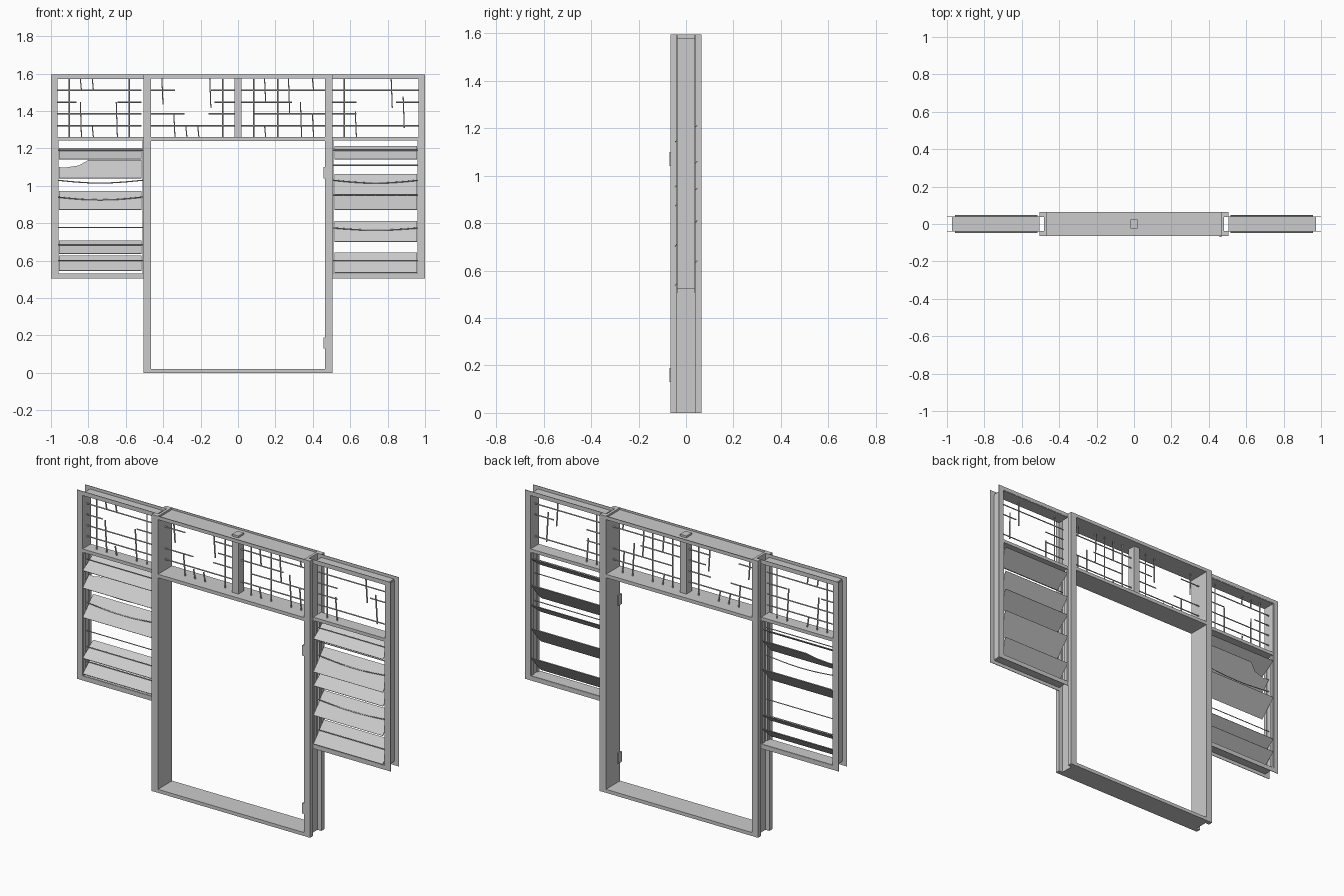
import bpy, bmesh, math
from mathutils import Vector

cube = bpy.data.objects.get("Cube")
if cube:
    bpy.data.objects.remove(cube)

grey = bpy.data.materials.new("plain_grey")
grey.use_nodes = True
grey.diffuse_color = (0.6, 0.6, 0.6, 1)
grey.node_tree.nodes["Principled BSDF"].inputs["Base Color"].default_value = (0.6, 0.6, 0.6, 1)


def finish(name, bm):
    bmesh.ops.recalc_face_normals(bm, faces=bm.faces)
    mesh = bpy.data.meshes.new(name)
    bm.to_mesh(mesh)
    bm.free()
    mesh.materials.append(grey)
    obj = bpy.data.objects.new(name, mesh)
    bpy.context.collection.objects.link(obj)
    return obj


def add_box(bm, x, y, z):
    """Add a box given as three (low, high) ranges."""
    verts = bmesh.ops.create_cube(bm, size=1)["verts"]
    for v in verts:
        for i, (lo, hi) in enumerate((x, y, z)):
            v.co[i] = lo if v.co[i] < 0 else hi


def boxes(name, *ranges):
    bm = bmesh.new()
    for r in ranges:
        add_box(bm, *r)
    return finish(name, bm)


def extrude(name, points, offset):
    bm = bmesh.new()
    face = bm.faces.new([bm.verts.new(p) for p in points])
    moved = bmesh.ops.extrude_face_region(bm, geom=[face])["geom"]
    bmesh.ops.translate(bm, vec=offset, verts=[g for g in moved if isinstance(g, bmesh.types.BMVert)])
    return finish(name, bm)


def sided(s, lo, hi):
    return (lo, hi) if s > 0 else (-hi, -lo)


TOP = 1.595
DEEP = 0.065    # half depth of the door frame
SLIM = 0.038    # half depth of the side windows
SHEET = 0.003

# Door jambs: flanges front and back with a groove on the outer side
for s, side in ((1, "left"), (-1, "right")):
    profile = [(0.465, -DEEP), (0.505, -DEEP), (0.505, -SLIM), (0.48, -SLIM),
               (0.48, SLIM), (0.505, SLIM), (0.505, DEEP), (0.465, DEEP)]
    extrude(side + "_jamb", [(s * x, y, 0) for x, y in profile], Vector((0, 0, TOP)))

# Door sill, transom rail, head channel and mullion
span = (-0.465, 0.465)
boxes("door_sill", (span, (-DEEP, DEEP), (0, 0.02)))
boxes("transom_rail", (span, (-DEEP, DEEP), (1.24, 1.26)))
boxes("door_head",
      (span, (-DEEP, DEEP), (1.575, 1.584)),
      (span, (-DEEP, SHEET - DEEP), (1.575, TOP)),
      (span, (DEEP - SHEET, DEEP), (1.575, TOP)))
boxes("transom_mullion", ((-0.02, 0.02), (-0.025, 0.025), (1.26, TOP)))

# Hinges on one jamb
for z in (1.07, 0.16):
    boxes("hinge", ((0.458, 0.468), (-0.069, -0.04), (z - 0.03, z + 0.03)))

# Side window frames: recessed webs between front and back flanges
for s, side in ((1, "left"), (-1, "right")):
    full, inner = sided(s, 0.505, 1), sided(s, 0.505, 0.97)
    stile, web = sided(s, 0.968, 1), sided(s, 0.965, 0.972)
    parts = [(web, (-SLIM, SLIM), (0.53, 1.57)),
             (inner, (-SLIM, SLIM), (0.525, 0.532)),
             (inner, (-SLIM, SLIM), (1.57, 1.578)),
             (inner, (-SLIM, SLIM), (1.243, 1.262))]
    for y in (-SLIM, SLIM):
        depth = (y - SHEET / 2, y + SHEET / 2)
        parts += [(stile, depth, (0.505, TOP)),
                  (full, depth, (0.505, 0.53)),
                  (full, depth, (1.573, TOP))]
    boxes(side + "_window_frame", *parts)
    # Strips that carry the louvre ends
    strips = [(sided(s, x, x + 0.006), (y - 0.01, y + 0.01), (0.532, 1.243))
              for x in (0.505, 0.96) for y in (-0.025, 0.025)]
    boxes(side + "_louvre_carriers", *strips)

# Louvre blades: low at the front, high at the back
BLADES = {1: [(1.14, 1.21), (0.95, 1.06), (0.87, 0.945), (0.70, 0.81), (0.535, 0.64)],
          -1: [(1.14, 1.20), (1.04, 1.135), (0.87, 0.97), (0.635, 0.705), (0.545, 0.625)]}
for s, blades in BLADES.items():
    for i, (lo, hi) in enumerate(blades):
        outline = [(0.515, 0), (0.957, 0), (0.957, 1), (0.515, 1)]
        if s < 0 and i == 1:    # broken corner
            outline[2:3] = [(0.957, 0.6), (0.92, 0.58), (0.85, 0.7), (0.8, 1)]
        points = [(s * x, -0.045 + 0.094 * t, lo + (hi - lo) * t) for x, t in outline]
        slope = Vector((0, lo - hi, 0.094)).normalized()
        extrude("louvre_blade", points, slope * 0.004)


def wire(name, points, radius=0.004):
    """A thin square wire along a path."""
    curve = bpy.data.curves.new(name, "CURVE")
    curve.dimensions = "3D"
    curve.bevel_depth = radius
    curve.bevel_resolution = 0
    curve.use_fill_caps = True
    spline = curve.splines.new("POLY")
    spline.points.add(len(points) - 1)
    for p, co in zip(spline.points, points):
        p.co = (*co, 1)
    curve.materials.append(grey)
    obj = bpy.data.objects.new(name, curve)
    bpy.context.collection.objects.link(obj)


# Loose wires across the louvres: side, height, sag
LOUVRE_WIRES = [(-1, 1.19, 0), (-1, 1.03, 0.015), (-1, 0.94, 0.015), (-1, 0.777, 0),
                (-1, 0.685, 0), (-1, 0.6, 0), (1, 1.19, 0), (1, 1.11, 0),
                (1, 1.03, 0.015), (1, 0.95, 0), (1, 0.775, 0.012), (1, 0.6, 0)]
for s, z, sag in LOUVRE_WIRES:
    path = []
    for k in range(9):
        t = k / 8
        path.append((s * (0.51 + 0.455 * t), 0, z - sag * math.sin(math.pi * t)))
    wire("louvre_wire", path, 0.003)

# Broken wire mesh in the upper lights: (line, start, end) in grid steps
STEP_X, STEP_Z, BASE = 0.064, 0.0625, 1.26
MESH = {
    -0.965: ([(1, 0, 7), (2, 0, 7), (3, 0, 1.6), (3, 5, 7), (4, 0, 7)],
             [(1, 0, 5), (2, 0, 3), (2, 4, 5), (3, 0, 0.9), (3, 4, 5), (5, 0, 3), (6, 0, 5)]),
    -0.465: ([(1, 0, 7), (2, 0, 2.8), (2, 4.8, 7), (3, 5.3, 7), (4, 0, 2), (4, 5, 7)],
             [(1, 2.8, 5), (2, 0, 2), (3, 0, 0.9), (4, 0, 0.9), (5, 2.5, 5), (6, 0, 5)]),
    0.02: ([(1, 0, 7), (2, 1, 7), (3, 0, 4.2), (4, 0, 7)],
           [(1, 0, 5), (2, 0, 1), (2, 3, 5), (3, 0, 5), (4, 2, 5), (5, 0, 3), (6, 0, 2), (6, 4, 5)]),
    0.505: ([(1, 0, 7.2), (2, 0, 2), (3, 0, 2), (3, 5.3, 7.2), (4, 0, 7.2)],
            [(1, 0, 5), (2, 0, 2.2), (5, 2.5, 5), (6, 0.8, 3.5)]),
}
for x0, (rows, columns) in MESH.items():
    for line, a, b in rows:
        z = BASE + line * STEP_Z
        wire("mesh_row", [(x0 + a * STEP_X, 0, z), (x0 + b * STEP_X, 0, z)])
    for line, a, b in columns:
        x = x0 + line * STEP_X
        bend = 0.006 if b - a < 4 else 0    # snapped wires lean a little
        wire("mesh_column", [(x, 0, BASE + a * STEP_Z), (x - bend, -bend, BASE + b * STEP_Z)])
